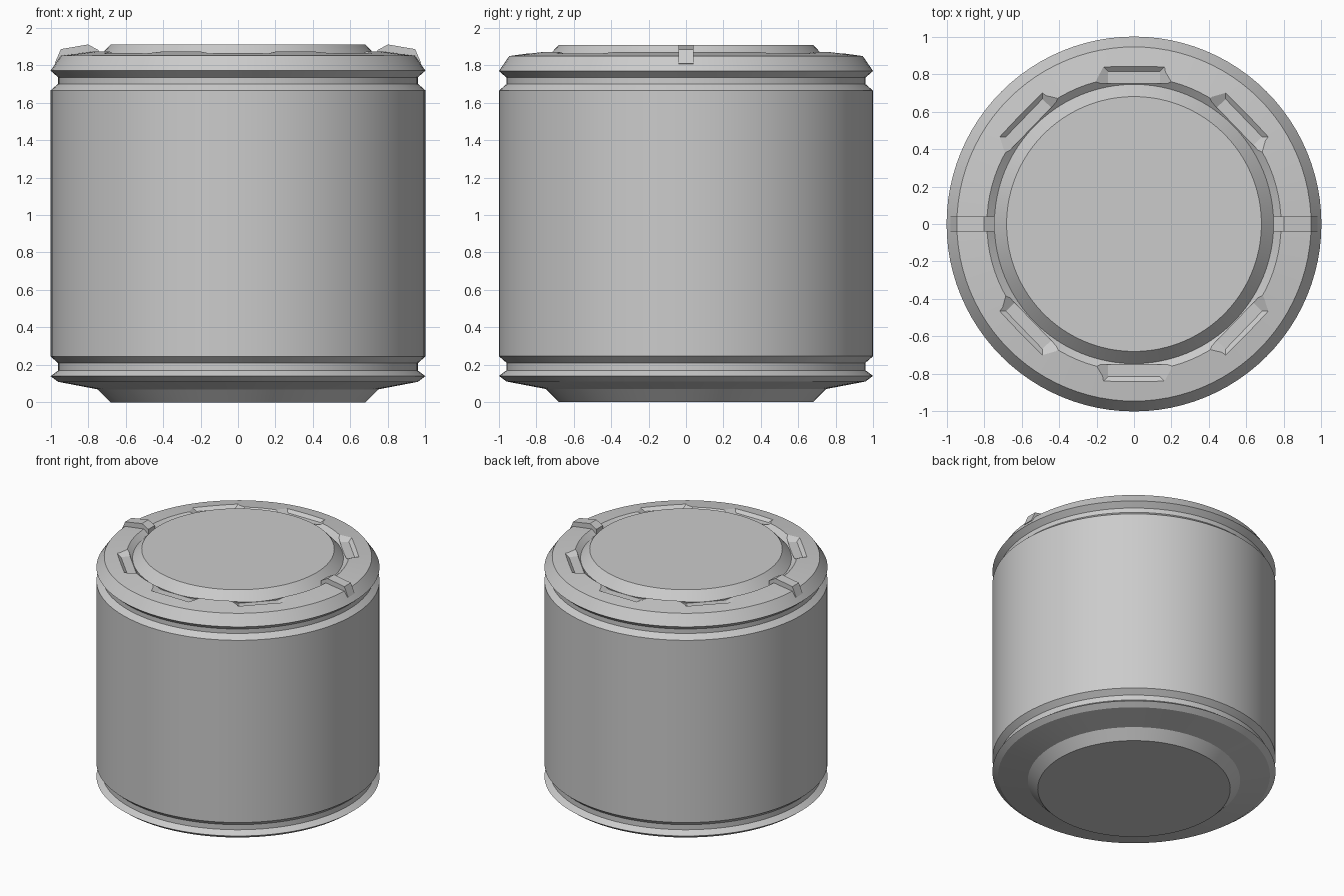
import bpy, bmesh, math
from mathutils import Matrix, Vector

if "Cube" in bpy.data.objects:
    bpy.data.objects.remove(bpy.data.objects["Cube"])


def make_object(name, bm):
    bmesh.ops.recalc_face_normals(bm, faces=bm.faces)
    mesh = bpy.data.meshes.new(name)
    bm.to_mesh(mesh)
    bm.free()
    obj = bpy.data.objects.new(name, mesh)
    bpy.context.collection.objects.link(obj)
    return obj


def lathe(name, profile, segments=96):
    """Spin an (r, z) profile about z; ends are closed with flat discs."""
    bm = bmesh.new()
    rings = []
    for r, z in profile:
        rings.append([bm.verts.new((r * math.cos(2 * math.pi * i / segments),
                                    r * math.sin(2 * math.pi * i / segments), z))
                      for i in range(segments)])
    for a, b in zip(rings, rings[1:]):
        for i in range(segments):
            j = (i + 1) % segments
            bm.faces.new((a[i], a[j], b[j], b[i]))
    bm.faces.new(rings[0])
    bm.faces.new(rings[-1])
    return make_object(name, bm)


# Canister body with rim grooves, recessed base and raised lid
body = lathe("canister_body", [
    (0.68, 0), (0.75, 0.07), (0.96, 0.11), (1.0, 0.14),
    (0.96, 0.17), (0.96, 0.21), (1.0, 0.245),
    (1.0, 1.665), (0.96, 1.70), (0.96, 1.735), (1.0, 1.77),
    (0.945, 1.85), (0.785, 1.872), (0.745, 1.84), (0.68, 1.91)])

# Six tapered notches cut into the top ring
bm = bmesh.new()
for angle in (0, 46, 134, 180, 226, 314):
    spin = Matrix.Rotation(math.radians(angle), 4, 'Z')
    lower = [(-0.14, 0.75), (0.14, 0.75), (0.14, 0.815), (-0.14, 0.815)]
    upper = [(-0.23, 0.75), (0.23, 0.75), (0.19, 0.865), (-0.19, 0.865)]
    lo = [bm.verts.new(spin @ Vector((x, y, 1.843))) for x, y in lower]
    hi = [bm.verts.new(spin @ Vector((x, y, 1.885))) for x, y in upper]
    bm.faces.new(lo)
    bm.faces.new(hi)
    for i in range(4):
        j = (i + 1) % 4
        bm.faces.new((lo[i], lo[j], hi[j], hi[i]))
cutter = make_object("notch_cutter", bm)
cutter.hide_render = True
cutter.hide_set(True)
mod = body.modifiers.new("notches", 'BOOLEAN')
mod.object = cutter
mod.operation = 'DIFFERENCE'
mod.solver = 'EXACT'
bpy.context.view_layer.objects.active = body
body.select_set(True)
bpy.ops.object.modifier_apply(modifier=mod.name)
bpy.data.objects.remove(cutter)
bpy.ops.object.shade_smooth_by_angle(angle=math.radians(15))

# Clips bridging the rim on both sides
clip = [(0.745, 1.84), (0.745, 1.88), (0.80, 1.91), (0.945, 1.885),
        (0.978, 1.81), (0.94, 1.80)]
for side, label in ((1, "right"), (-1, "left")):
    bm = bmesh.new()
    front = [bm.verts.new((side * x, -0.04, z)) for x, z in clip]
    back = [bm.verts.new((side * x, 0.04, z)) for x, z in clip]
    bm.faces.new(front)
    bm.faces.new(back)
    for i in range(len(clip)):
        j = (i + 1) % len(clip)
        bm.faces.new((front[i], front[j], back[j], back[i]))
    make_object("rim_clip_" + label, bm)
